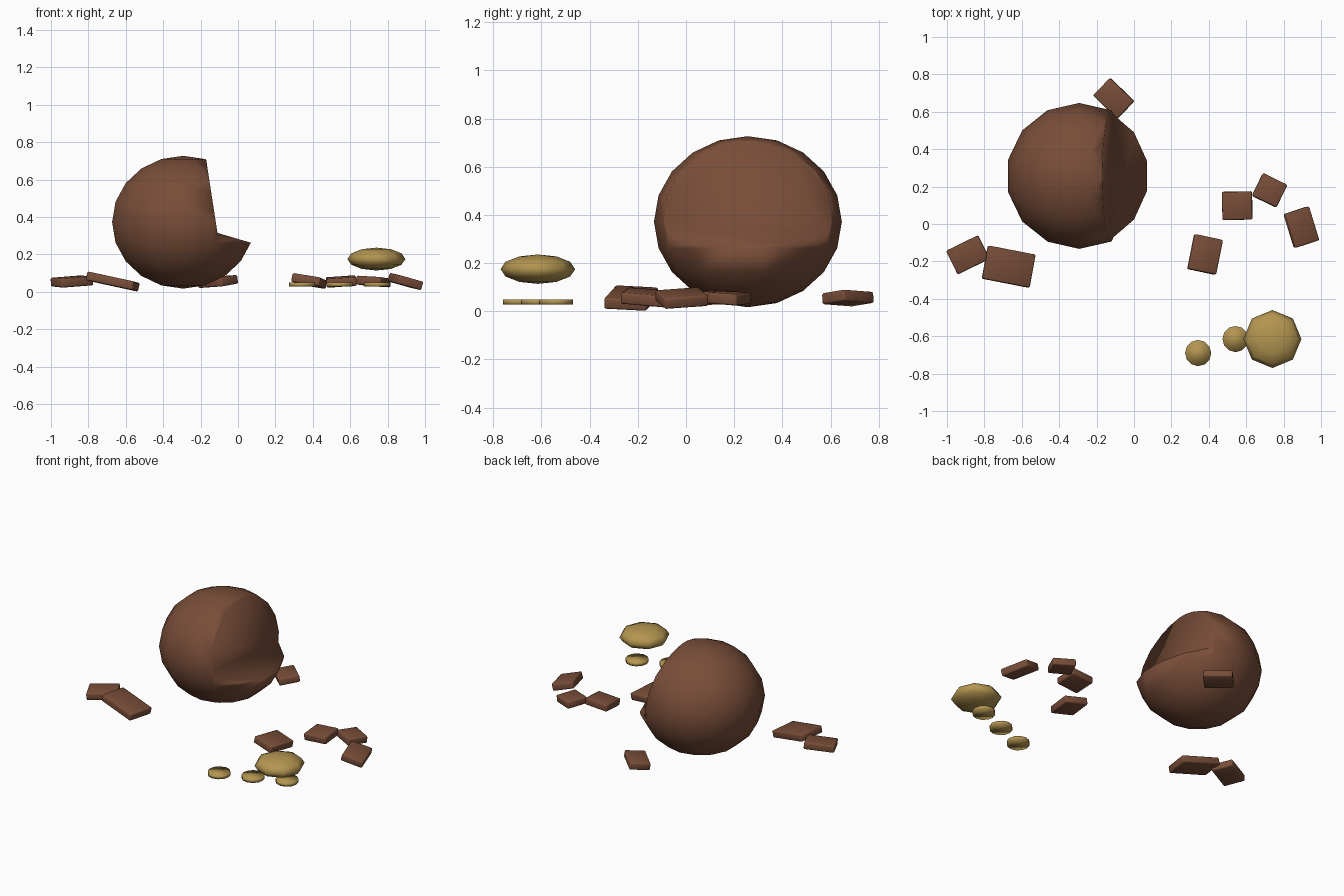
import bpy, bmesh
from math import radians
from mathutils import Matrix

if "Cube" in bpy.data.objects:
    bpy.data.objects.remove(bpy.data.objects["Cube"])


def material(name, color):
    m = bpy.data.materials.new(name)
    m.diffuse_color = (*color, 1)
    m.use_nodes = True
    m.node_tree.nodes["Principled BSDF"].inputs["Base Color"].default_value = m.diffuse_color
    return m


clay = material("brown_clay", (0.19, 0.075, 0.04))
gold = material("old_gold", (0.45, 0.30, 0.08))


def finish(name, bm, mat, loc=(0, 0, 0), rot=(0, 0, 0), smooth=True):
    bmesh.ops.recalc_face_normals(bm, faces=bm.faces[:])
    for f in bm.faces:
        f.smooth = smooth
    me = bpy.data.meshes.new(name)
    bm.to_mesh(me)
    bm.free()
    ob = bpy.data.objects.new(name, me)
    ob.location = loc
    ob.rotation_euler = [radians(a) for a in rot]
    me.materials.append(mat)
    bpy.context.collection.objects.link(ob)
    return ob


def ellipsoid(name, segs, rings, radii, loc, mat):
    bm = bmesh.new()
    bmesh.ops.create_uvsphere(bm, u_segments=segs, v_segments=rings, radius=1)
    bmesh.ops.scale(bm, vec=radii, verts=bm.verts)
    return finish(name, bm, mat, loc)


# Round pot with a wedge broken out of its upper right side
pot = ellipsoid("broken_pot", 14, 10, (0.39, 0.39, 0.355), (-0.293, 0.257, 0.372), clay)

bm = bmesh.new()
profile = [(-0.11, 0.315), (0.5, 0.135), (0.6, 1.0), (-0.215, 1.0)]
face = bm.faces.new([bm.verts.new((x, -0.4, z)) for x, z in profile])
ext = bmesh.ops.extrude_face_region(bm, geom=[face])
bmesh.ops.translate(bm, vec=(0, 1.4, 0),
                    verts=[v for v in ext["geom"] if isinstance(v, bmesh.types.BMVert)])
wedge = finish("break_cutter", bm, clay)
wedge.hide_render = True

cut = pot.modifiers.new("break", 'BOOLEAN')
cut.operation = 'DIFFERENCE'
cut.solver = 'EXACT'
cut.object = wedge
bpy.context.view_layer.objects.active = pot
pot.select_set(True)
bpy.ops.object.modifier_apply(modifier=cut.name)
bpy.data.objects.remove(wedge)

# Scattered shards: centre, size x/y, tilt x/y, turn
shards = [
    ((-0.888, -0.165, 0.055), (0.19, 0.14), (3, -4), 26),
    ((-0.670, -0.228, 0.055), (0.26, 0.18), (-3, 12), -11),
    ((-0.108, 0.672, 0.055), (0.18, 0.13), (7, -3), -44),
    ((0.552, 0.098, 0.055), (0.16, 0.15), (4, -4), 1),
    ((0.725, 0.180, 0.055), (0.145, 0.135), (-4, 3), -26),
    ((0.895, -0.017, 0.055), (0.14, 0.19), (4, 15), 18),
    ((0.380, -0.163, 0.058), (0.155, 0.19), (-5, 9), -12),
]
for i, (loc, (sx, sy), (tx, ty), turn) in enumerate(shards, 1):
    bm = bmesh.new()
    bmesh.ops.create_cube(bm, size=1, matrix=Matrix.Diagonal((sx, sy, 0.047, 1)))
    bmesh.ops.bevel(bm, geom=bm.edges[:], offset=0.008, segments=2,
                    profile=0.5, affect='EDGES')
    finish(f"shard_{i}", bm, clay, loc, (tx, ty, turn))

# Small flat coins
for i in range(3):
    bm = bmesh.new()
    bmesh.ops.create_cone(bm, cap_ends=True, segments=12, radius1=0.07,
                          radius2=0.07, depth=0.022)
    finish(f"coin_{i + 1}", bm, gold, (0.343 + 0.2 * i, -0.69 + 0.075 * i, 0.039))

# Large lens-shaped gold piece above the coins
ellipsoid("gold_nugget", 8, 6, (0.155, 0.155, 0.061), (0.74, -0.615, 0.175), gold)
